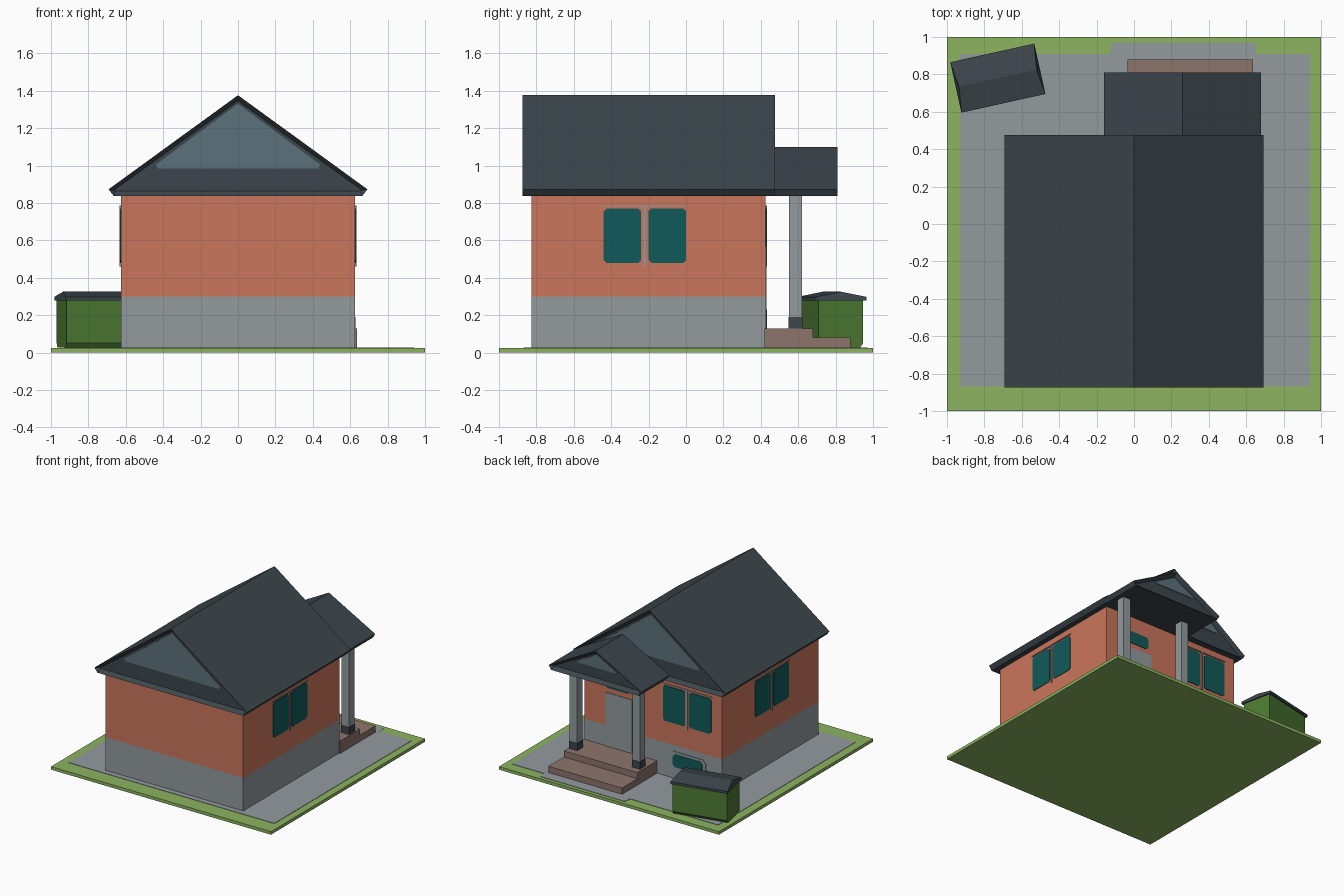
import bpy, bmesh, math
from mathutils import Matrix

if "Cube" in bpy.data.objects:
    bpy.data.objects.remove(bpy.data.objects["Cube"])


def mat(name, r, g, b):
    m = bpy.data.materials.new(name)
    lin = lambda c: ((c / 255 + 0.055) / 1.055) ** 2.4 if c > 10 else c / 255 / 12.92
    m.diffuse_color = (lin(r), lin(g), lin(b), 1)
    m.use_nodes = True
    m.node_tree.nodes["Principled BSDF"].inputs["Base Color"].default_value = m.diffuse_color
    return m


GRASS = mat("grass green", 140, 180, 96)
PAVING = mat("stone grey", 147, 154, 158)
WALL = mat("terracotta", 203, 118, 93)
ROOF = mat("slate dark", 60, 70, 76)
GLASS = mat("gable blue grey", 92, 114, 123)
TEAL = mat("shutter teal", 16, 90, 90)
STEP = mat("step brown", 142, 117, 108)
SHED = mat("shed green", 77, 122, 51)


def finish(name, bm, *mats):
    bmesh.ops.recalc_face_normals(bm, faces=bm.faces)
    me = bpy.data.meshes.new(name)
    bm.to_mesh(me)
    bm.free()
    for m in mats:
        me.materials.append(m)
    ob = bpy.data.objects.new(name, me)
    bpy.context.collection.objects.link(ob)
    return ob


def extruded(points, vec):
    """Solid made by sweeping a flat outline along a vector."""
    bm = bmesh.new()
    f = bm.faces.new([bm.verts.new(p) for p in points])
    r = bmesh.ops.extrude_face_region(bm, geom=[f], use_keep_orig=True)
    vs = [v for v in r["geom"] if isinstance(v, bmesh.types.BMVert)]
    bmesh.ops.translate(bm, verts=vs, vec=vec)
    bmesh.ops.recalc_face_normals(bm, faces=bm.faces)
    return bm


def box_bm(x0, x1, y0, y1, z0, z1):
    return extruded([(x0, y0, z0), (x1, y0, z0), (x1, y1, z0), (x0, y1, z0)], (0, 0, z1 - z0))


def box(name, m, *dims):
    return finish(name, box_bm(*dims), m)


def rounded(u0, u1, z0, z1, c):
    return [(u0 + c, z0), (u1 - c, z0), (u1, z0 + c), (u1, z1 - c),
            (u1 - c, z1), (u0 + c, z1), (u0, z1 - c), (u0, z0 + c)]


def plate(name, m, outline, side, depth=0.006):
    """Thin plate on the back (+y), right (+x) or left (-x) wall."""
    if side == "back":
        pts, vec = [(u, 0.424, z) for u, z in outline], (0, depth, 0)
    else:
        s = 1 if side == "right" else -1
        pts, vec = [(s * 0.624, u, z) for u, z in outline], (s * depth, 0, 0)
    return finish(side + "_" + name, extruded(pts, vec), m)


# Ground slab and paving
box("lawn", GRASS, -1, 1, -1, 1, 0, 0.025)
paving = [(-0.93, -0.87), (0.94, -0.87), (0.94, 0.91), (0.655, 0.91), (0.645, 0.97),
          (-0.12, 0.97), (-0.13, 0.91), (-0.93, 0.91)]
finish("paving", extruded([(x, y, 0.024) for x, y in paving], (0, 0, 0.004)), PAVING)

# House body: grey plinth below, terracotta above
bm = box_bm(-0.625, 0.625, -0.825, 0.425, 0.025, 0.85)
bmesh.ops.bisect_plane(bm, geom=bm.verts[:] + bm.edges[:] + bm.faces[:],
                       plane_co=(0, 0, 0.3), plane_no=(0, 0, 1))
for f in bm.faces:
    f.material_index = 1 if f.calc_center_median().z < 0.3 else 0
finish("house_walls", bm, WALL, PAVING)


# Gabled roofs with recessed ends and triangular gable panels
def gable_roof(name, cx, half, lip, ridge, y0, y1, pane, ends):
    prof = [(0, ridge), (half, 0.873), (half - lip, 0.838), (lip - half, 0.838), (-half, 0.873)]
    bm = extruded([(cx + x, y0, z) for x, z in prof], (0, y1 - y0, 0))
    for s in ends:
        bm.normal_update()
        face = max(bm.faces, key=lambda f: f.normal.y * s * 10 + f.calc_center_median().y * s)
        bmesh.ops.inset_region(bm, faces=[face], thickness=0.03, depth=-0.03)
    finish(name, bm, ROOF)
    for s in ends:
        y = (y1 if s > 0 else y0) - s * 0.031
        finish(name + "_pane", extruded([(cx + x, y, z) for x, z in pane], (0, s * 0.006, 0)), GLASS)


gable_roof("main_roof", 0, 0.692, 0.027, 1.376, -0.875, 0.475,
           [(0, 1.33), (0.44, 1.005), (0.43, 0.985), (-0.43, 0.985), (-0.44, 1.005)], (-1, 1))
gable_roof("porch_roof", 0.26, 0.42, 0.02, 1.10, 0.425, 0.81,
           [(0, 1.06), (0.18, 0.96), (0.17, 0.95), (-0.17, 0.95), (-0.18, 0.96)], (1,))

# Porch steps and columns
box("upper_step", STEP, -0.035, 0.635, 0.42, 0.68, 0.025, 0.13)
box("lower_step", STEP, -0.035, 0.635, 0.68, 0.88, 0.025, 0.08)
for x in (0.02, 0.59):
    box("column", PAVING, x - 0.034, x + 0.034, 0.551, 0.619, 0.19, 0.85)
    box("column_base", ROOF, x - 0.037, x + 0.037, 0.548, 0.622, 0.13, 0.19)

# Double windows on both sides and the back
for side, mid in (("right", -0.22), ("left", -0.22), ("back", -0.31)):
    for u in (mid - 0.22, mid + 0.02):
        plate("window_pane", TEAL, rounded(u, u + 0.2, 0.48, 0.77, 0.015), side)
    plate("window_mullion", PAVING, rounded(mid - 0.007, mid + 0.007, 0.46, 0.785, 0.002), side, 0.009)
    plate("window_header", PAVING, rounded(mid - 0.225, mid + 0.225, 0.78, 0.787, 0.002), side, 0.009)

# Door, transom and basement window
plate("door", PAVING, rounded(0.19, 0.43, 0.13, 0.57, 0.002), "back")
plate("transom", TEAL, rounded(0.22, 0.43, 0.61, 0.71, 0.015), "back")
plate("basement_frame", PAVING, rounded(-0.48, -0.15, 0.105, 0.25, 0.03), "back", 0.006)
plate("basement_pane", TEAL, rounded(-0.45, -0.18, 0.125, 0.23, 0.02), "back", 0.009)

# Small garden shed, turned in the back left corner
place = Matrix.Translation((-0.728, 0.78, 0)) @ Matrix.Rotation(math.radians(12.5), 4, "Z")
body = [(-0.105, 0.026), (0.105, 0.026), (0.122, 0.05), (0.122, 0.29), (0, 0.31), (-0.122, 0.29), (-0.122, 0.05)]
bm = extruded([(-0.22, y, z) for y, z in body], (0.44, 0, 0))
finish("shed_body", bm, SHED).matrix_world = place
lid = [(-0.138, 0.278), (0.138, 0.278), (0.138, 0.298), (0, 0.326), (-0.138, 0.298)]
bm = extruded([(-0.23, y, z) for y, z in lid], (0.46, 0, 0))
for v in bm.verts:
    if v.co.z > 0.32:
        v.co.x *= 0.92
finish("shed_lid", bm, ROOF).matrix_world = place
